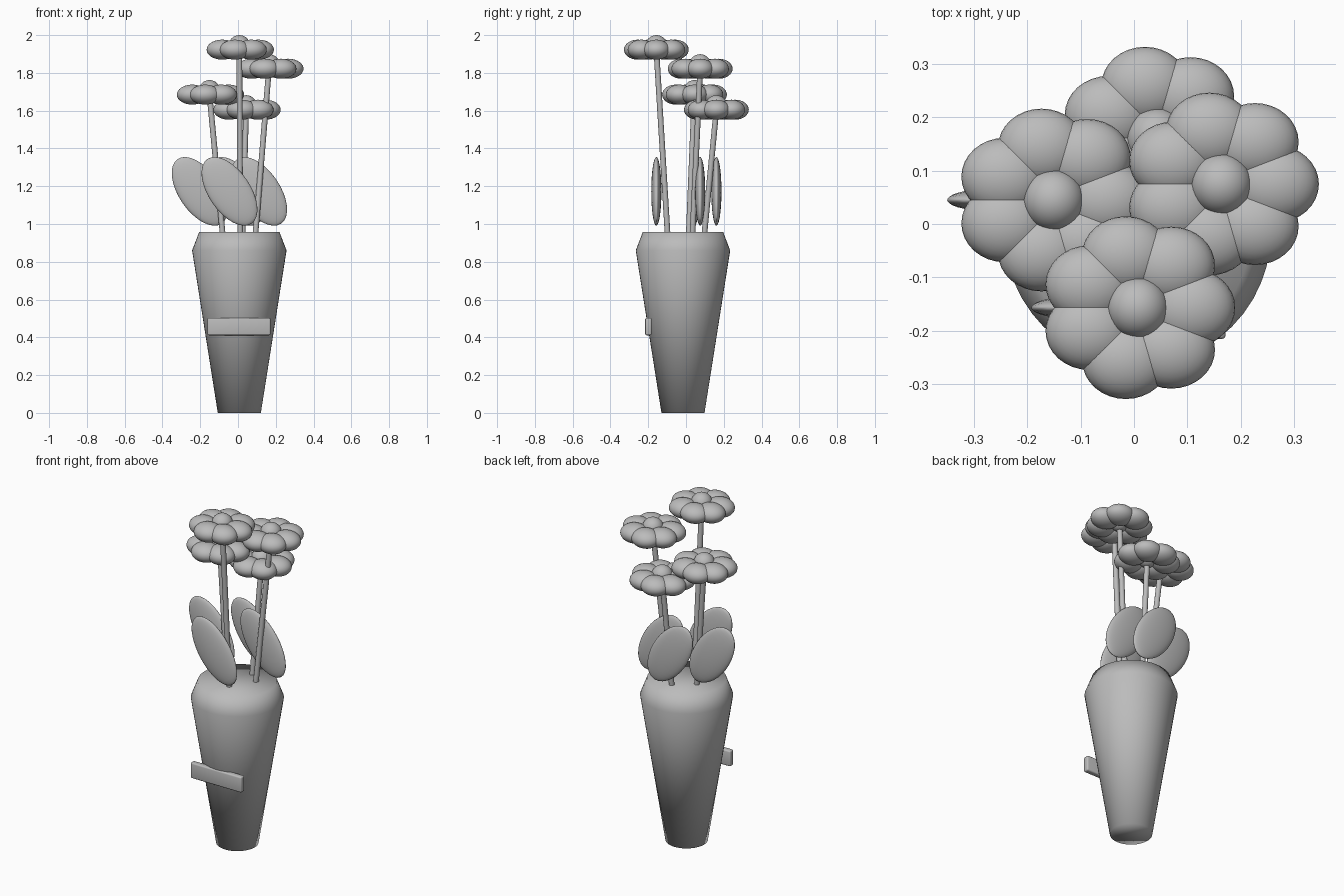
import bpy, bmesh
from math import cos, sin, pi, tau
from mathutils import Vector, Matrix

if "Cube" in bpy.data.objects:
    bpy.data.objects.remove(bpy.data.objects["Cube"], do_unlink=True)

# Single plain grey for the whole model
grey = bpy.data.materials.new("plain_grey")
grey.use_nodes = True
grey.diffuse_color = (0.5, 0.5, 0.5, 1)
grey.node_tree.nodes["Principled BSDF"].inputs["Base Color"].default_value = (0.5, 0.5, 0.5, 1)


def finish(bm, name, smooth=True):
    mesh = bpy.data.meshes.new(name)
    bmesh.ops.recalc_face_normals(bm, faces=bm.faces)
    for face in bm.faces:
        face.smooth = smooth
    bm.to_mesh(mesh)
    bm.free()
    mesh.materials.append(grey)
    obj = bpy.data.objects.new(name, mesh)
    bpy.context.collection.objects.link(obj)
    return obj


def ellipsoid(bm, centre, radii, tilt=0):
    matrix = (Matrix.Translation(centre) @ Matrix.Rotation(tilt, 4, "Y")
              @ Matrix.Diagonal((*radii, 1)))
    bmesh.ops.create_uvsphere(bm, u_segments=32, v_segments=16, radius=1, matrix=matrix)


def rod(bm, start, end, radius):
    axis = end - start
    matrix = (Matrix.Translation((start + end) / 2)
              @ axis.to_track_quat("Z", "Y").to_matrix().to_4x4())
    bmesh.ops.create_cone(bm, cap_ends=True, segments=16, radius1=radius, radius2=radius,
                          depth=axis.length, matrix=matrix)


# Vase: closed tapered body with a sloped shoulder
bm = bmesh.new()
rings = []
for radius, z in ((0.114, 0), (0.25, 0.86), (0.213, 0.957)):
    rings.append([bm.verts.new((0.007 + radius * cos(tau * i / 48),
                                -0.016 + radius * sin(tau * i / 48), z)) for i in range(48)])
for low, high in zip(rings, rings[1:]):
    for i in range(48):
        j = (i + 1) % 48
        bm.faces.new((low[i], low[j], high[j], high[i]))
bm.faces.new(rings[0][::-1])
bm.faces.new(rings[-1])
finish(bm, "vase")

# Label bar across the front of the vase
bm = bmesh.new()
bmesh.ops.create_cube(bm, size=1, matrix=Matrix.Translation((0.005, -0.199, 0.457))
                      @ Matrix.Diagonal((0.334, 0.034, 0.092, 1)))
bmesh.ops.bevel(bm, geom=bm.edges[:], offset=0.008, segments=3, profile=0.5, affect="EDGES")
bar = finish(bm, "label_bar", smooth=False)
bpy.context.view_layer.objects.active = bar
bar.select_set(True)
bpy.ops.object.shade_smooth_by_angle(angle=pi / 6)
bar.select_set(False)

# Flowers: head position, then the point where the stem enters the vase
flowers = {
    "front": ((0.007, -0.157, 1.923), (0.012, -0.098)),
    "right": ((-0.151, 0.045, 1.685), (-0.082, 0.015)),
    "left": ((0.164, 0.075, 1.822), (0.093, 0.035)),
    "back": ((0.043, 0.161, 1.605), (0.025, 0.098)),
}
for side, (head, entry) in flowers.items():
    head = Vector(head)

    bm = bmesh.new()
    for i in range(7):
        angle = tau * i / 7
        ellipsoid(bm, head + 0.101 * Vector((cos(angle), sin(angle), 0)), (0.082, 0.073, 0.053))
    finish(bm, side + "_petals")

    bm = bmesh.new()
    ellipsoid(bm, head + Vector((0, 0, 0.019)), (0.058, 0.058, 0.058))
    finish(bm, side + "_flower_centre")

    # Stem continues a little way below the vase rim
    bm = bmesh.new()
    rim = Vector((*entry, 0.955))
    rod(bm, rim + (rim - head) * 0.1, head, 0.015)
    stem = finish(bm, side + "_stem")
    bpy.context.view_layer.objects.active = stem
    stem.select_set(True)
    bpy.ops.object.shade_smooth_by_angle(angle=pi / 4)
    stem.select_set(False)

    # Flat oval leaf leaning to the right
    bm = bmesh.new()
    ellipsoid(bm, (head.x - 0.052, head.y, 1.173), (0.11, 0.027, 0.207), tilt=-0.6)
    finish(bm, side + "_leaf")
